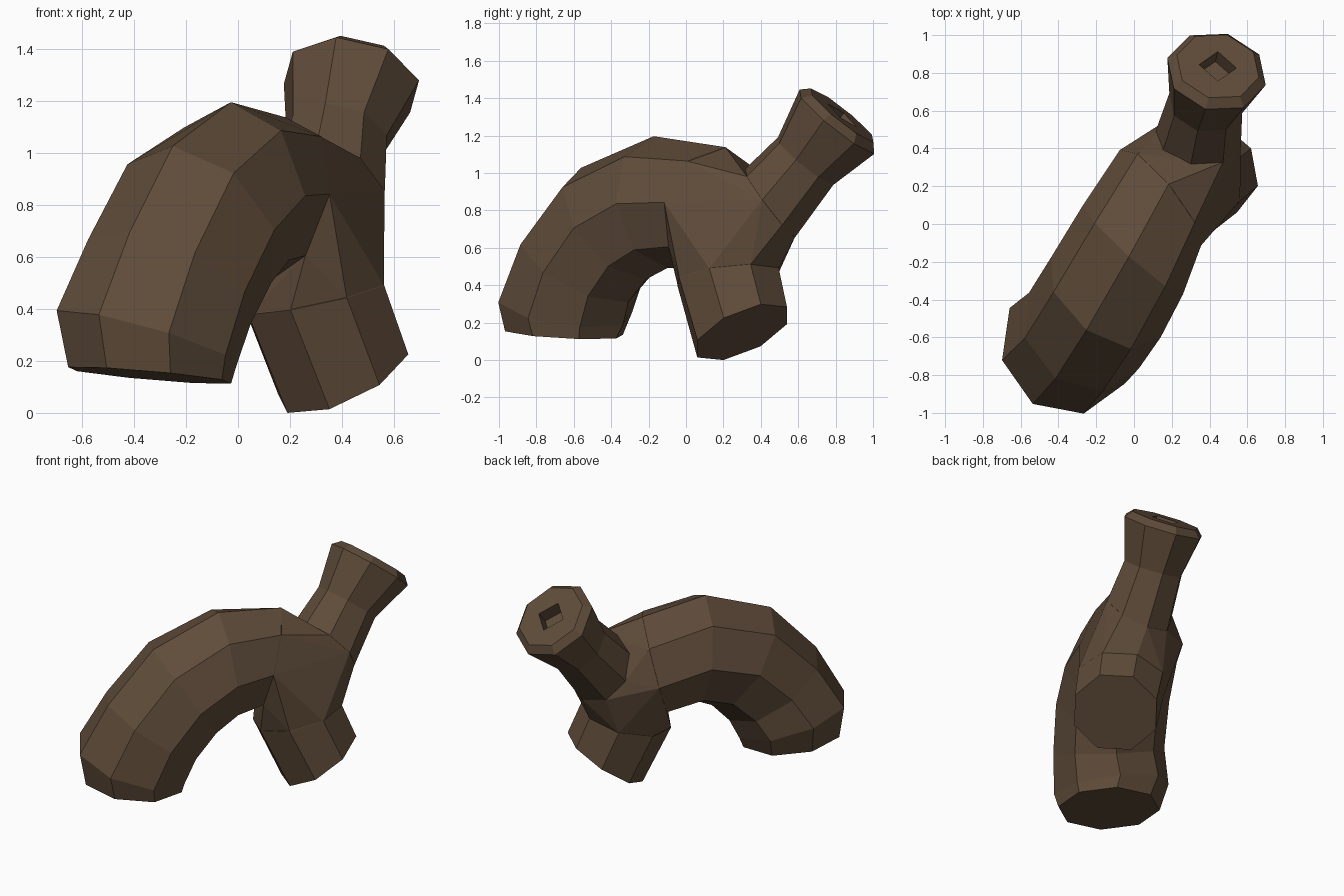
import bpy, bmesh, math
from mathutils import Vector

if "Cube" in bpy.data.objects:
    bpy.data.objects.remove(bpy.data.objects["Cube"])

bark = bpy.data.materials.new("dark bark brown")
bark.diffuse_color = (0.115, 0.072, 0.042, 1)
bark.use_nodes = True
bark.node_tree.nodes["Principled BSDF"].inputs["Base Color"].default_value = bark.diffuse_color


def ring_points(ring, ref, sides=8, scale=1.0):
    c, t, r = ring
    t = Vector(t).normalized()
    u = Vector(ref)
    u = (u - t * u.dot(t)).normalized()
    v = t.cross(u)
    return [Vector(c) + r * scale * (u * math.cos(a) + v * math.sin(a))
            for a in (2 * math.pi * k / sides for k in range(sides))]


def finish(name, bm):
    bmesh.ops.recalc_face_normals(bm, faces=bm.faces)
    me = bpy.data.meshes.new(name)
    bm.to_mesh(me)
    bm.free()
    me.materials.append(bark)
    ob = bpy.data.objects.new(name, me)
    bpy.context.collection.objects.link(ob)
    return ob


def tube(name, rings, ref, sides=8):
    """Capped tube through rings of (centre, tangent, radius); ref points at the first corner."""
    bm = bmesh.new()
    loops = [[bm.verts.new(p) for p in ring_points(r, ref, sides)] for r in rings]
    for a, b in zip(loops, loops[1:]):
        for k in range(sides):
            n = (k + 1) % sides
            bm.faces.new((a[k], a[n], b[n], b[k]))
    bm.faces.new(loops[0][::-1])
    bm.faces.new(loops[-1])
    return finish(name, bm)


# Arched trunk: path lies in a vertical plane turned in plan
along, side = Vector((0.51, 0.86, 0)), Vector((0.86, -0.51, 0))


def arch(s, z, ds, dz, r, off=0.06, tilt=0.0):
    return (along * s + side * off + Vector((0, 0, z)),
            along * ds + side * tilt + Vector((0, 0, dz)), r)


trunk_rings = [
    arch(-0.735, 0.13, 0.09, 1, 0.325, 0.04, 0.05),
    arch(-0.735, 0.27, 0.25, 0.95, 0.37, 0.025, 0.17),
    arch(-0.62, 0.49, 0.55, 0.83, 0.355, 0.06, 0.12),
    arch(-0.41, 0.715, 0.83, 0.56, 0.36, 0.07, 0.12),
    arch(-0.12, 0.83, 0.99, 0.12, 0.355, 0.065, 0.2),
    arch(0.19, 0.80, 0.95, -0.25, 0.335, 0.05, 0.36),
    arch(0.32, 0.75, 0.85, -0.5, 0.15),
]
trunk = tube("arched_trunk", trunk_rings, side)

# Short leg, leaning outwards with a tilted cut end
leg_ref = (0.25, -0.10, 0.08)
leg_rings = [
    ((0.405, 0.30, 0.135), (-0.40, -0.38, 0.83), 0.28),
    ((0.295, 0.225, 0.43), (-0.2, -0.1, 0.95), 0.29),
    ((0.27, 0.22, 0.70), (-0.05, 0, 1), 0.15),
]
leg = tube("short_leg", leg_rings, leg_ref)

# Flared upper branch with a bevelled rim
nt = Vector((0.15, 0.62, 0.77)).normalized()
rim = Vector((0.437, 0.807, 1.26))
branch_ref = (0.27, -0.08, 0)
branch_rings = [
    ((0.30, 0.30, 0.70), (0.1, 0.6, 0.8), 0.12),
    ((0.34, 0.45, 0.825), (0.1, 0.8, 0.6), 0.23),
    ((0.38, 0.64, 1.05), nt, 0.20),
    (rim, nt, 0.27),
    (rim + nt * 0.045, nt, 0.225),
]
branch = tube("upper_branch", branch_rings, branch_ref)

# Knot where trunk, leg and branch meet: hull over the three facing rings
bm = bmesh.new()
for ring, ref in ((trunk_rings[5], side), (leg_rings[1], leg_ref), (branch_rings[1], branch_ref)):
    for p in ring_points(ring, ref, scale=0.995):
        bm.verts.new(p)
bmesh.ops.convex_hull(bm, input=bm.verts[:])
loose = [v for v in bm.verts if not v.link_faces]
bmesh.ops.delete(bm, geom=loose, context='VERTS')
knot = finish("knot", bm)

# Square hollow in the rim
hollow = tube("hollow_cutter", [
    (rim - nt * 0.04, nt, 0.10),
    (rim + nt * 0.15, nt, 0.10),
], (1, 0, 0), sides=4)

# Join everything into one solid, then remove the helpers
bpy.context.view_layer.objects.active = trunk
for part, op in ((knot, 'UNION'), (leg, 'UNION'), (branch, 'UNION'), (hollow, 'DIFFERENCE')):
    m = trunk.modifiers.new(part.name, 'BOOLEAN')
    m.operation, m.solver, m.object = op, 'EXACT', part
    bpy.ops.object.modifier_apply(modifier=m.name)
    bpy.data.objects.remove(part)
trunk.name = "bent_log"

# Stand the log on the ground
low = min(v.co.z for v in trunk.data.vertices)
for v in trunk.data.vertices:
    v.co.z -= low
